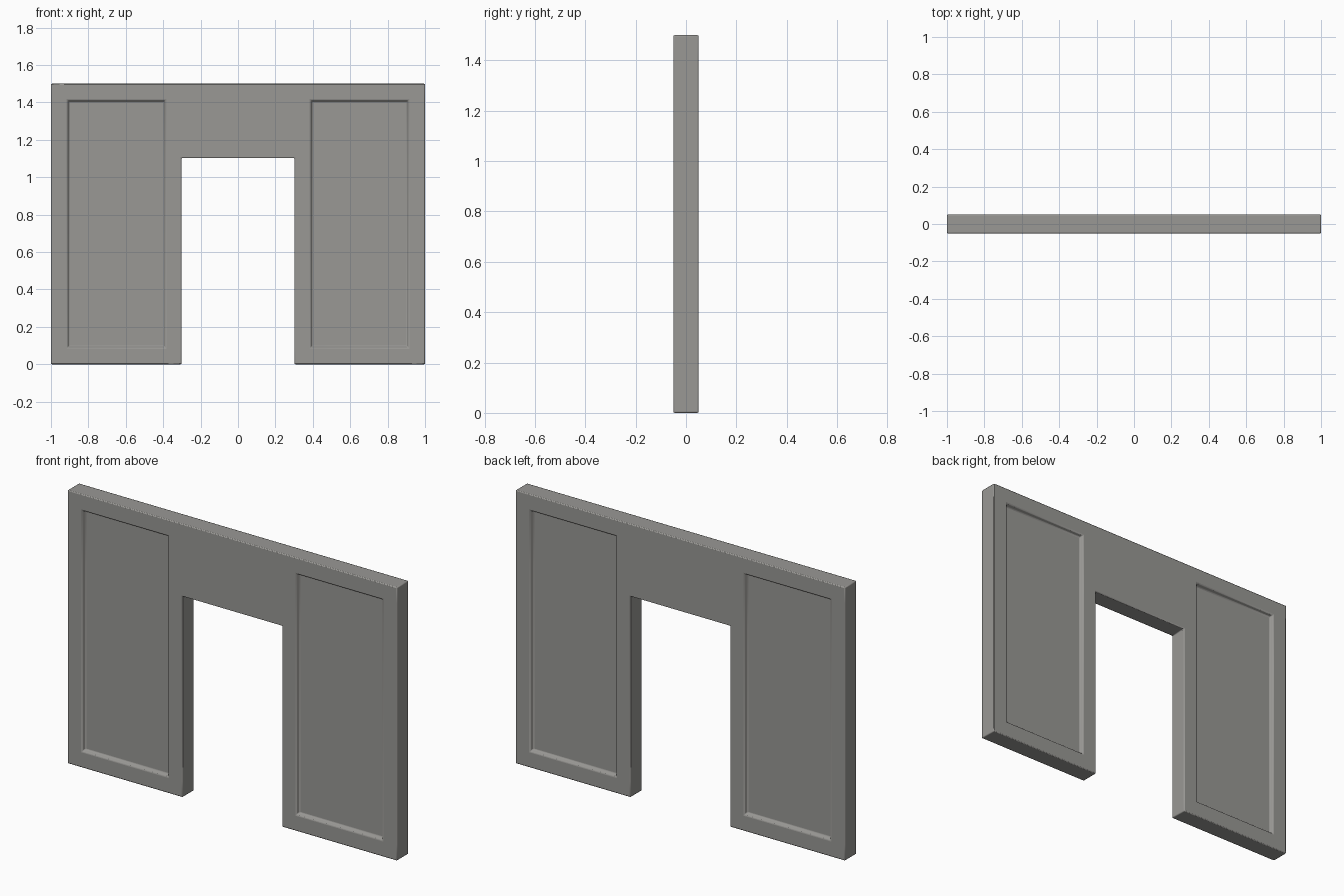
import bpy, bmesh
from math import radians

if "Cube" in bpy.data.objects:
    bpy.data.objects.remove(bpy.data.objects["Cube"])

T = 0.05        # half thickness
RECESS = 0.02   # panel depth
SLOPE = 0.008   # inward taper of the panel walls
xs = [-1, -0.912, -0.388, -0.302, 0.302, 0.388, 0.912, 1]
zs = [0, 0.088, 1.102, 1.412, 1.5]

bm = bmesh.new()

# Front sheet, leaving the doorway open
grid = [[bm.verts.new((x, -T, z)) for z in zs] for x in xs]
for i in range(len(xs) - 1):
    for k in range(len(zs) - 1):
        if i == 3 and k < 2:
            continue
        bm.faces.new((grid[i][k], grid[i + 1][k], grid[i + 1][k + 1], grid[i][k + 1]))
for v in [v for v in bm.verts if not v.link_faces]:
    bm.verts.remove(v)


def extrude(faces, dy, keep):
    """Extrude a face region along y and return the moved vertices."""
    r = bmesh.ops.extrude_face_region(bm, geom=faces, use_keep_orig=keep)
    verts = [g for g in r["geom"] if isinstance(g, bmesh.types.BMVert)]
    bmesh.ops.translate(bm, verts=verts, vec=(0, dy, 0))
    if not keep:
        bmesh.ops.delete(bm, geom=[f for f in faces if f.is_valid], context='FACES_ONLY')
    return verts


# Wall thickness
extrude(bm.faces[:], 2 * T, True)
bmesh.ops.recalc_face_normals(bm, faces=bm.faces[:])

# Recessed panels: left and right, front and back
for side in (-1, 1):
    for sx in (-1, 1):
        panel = []
        for f in bm.faces:
            c = f.calc_center_median()
            if (abs(c.y - side * T) < 1e-4 and 0.388 < c.x * sx < 0.912
                    and 0.088 < c.z < 1.412):
                panel.append(f)
        for v in extrude(panel, -side * RECESS, False):
            v.co.x += SLOPE if v.co.x < sx * 0.65 else -SLOPE
            if v.co.z < 0.2:
                v.co.z += SLOPE
            elif v.co.z > 1.3:
                v.co.z -= SLOPE

bmesh.ops.recalc_face_normals(bm, faces=bm.faces[:])
mesh = bpy.data.meshes.new("doorway_wall")
bm.to_mesh(mesh)
bm.free()
wall = bpy.data.objects.new("doorway_wall", mesh)
bpy.context.collection.objects.link(wall)

# Slightly softened edges
bev = wall.modifiers.new("soft_edges", 'BEVEL')
bev.width = 0.005
bev.segments = 2
bev.limit_method = 'ANGLE'

# Dark warm grey
mat = bpy.data.materials.new("dark_grey")
mat.diffuse_color = (0.32, 0.315, 0.3, 1)
mat.use_nodes = True
mat.node_tree.nodes["Principled BSDF"].inputs["Base Color"].default_value = mat.diffuse_color
mesh.materials.append(mat)

bpy.context.view_layer.objects.active = wall
wall.select_set(True)
bpy.ops.object.shade_smooth_by_angle(angle=radians(30))
